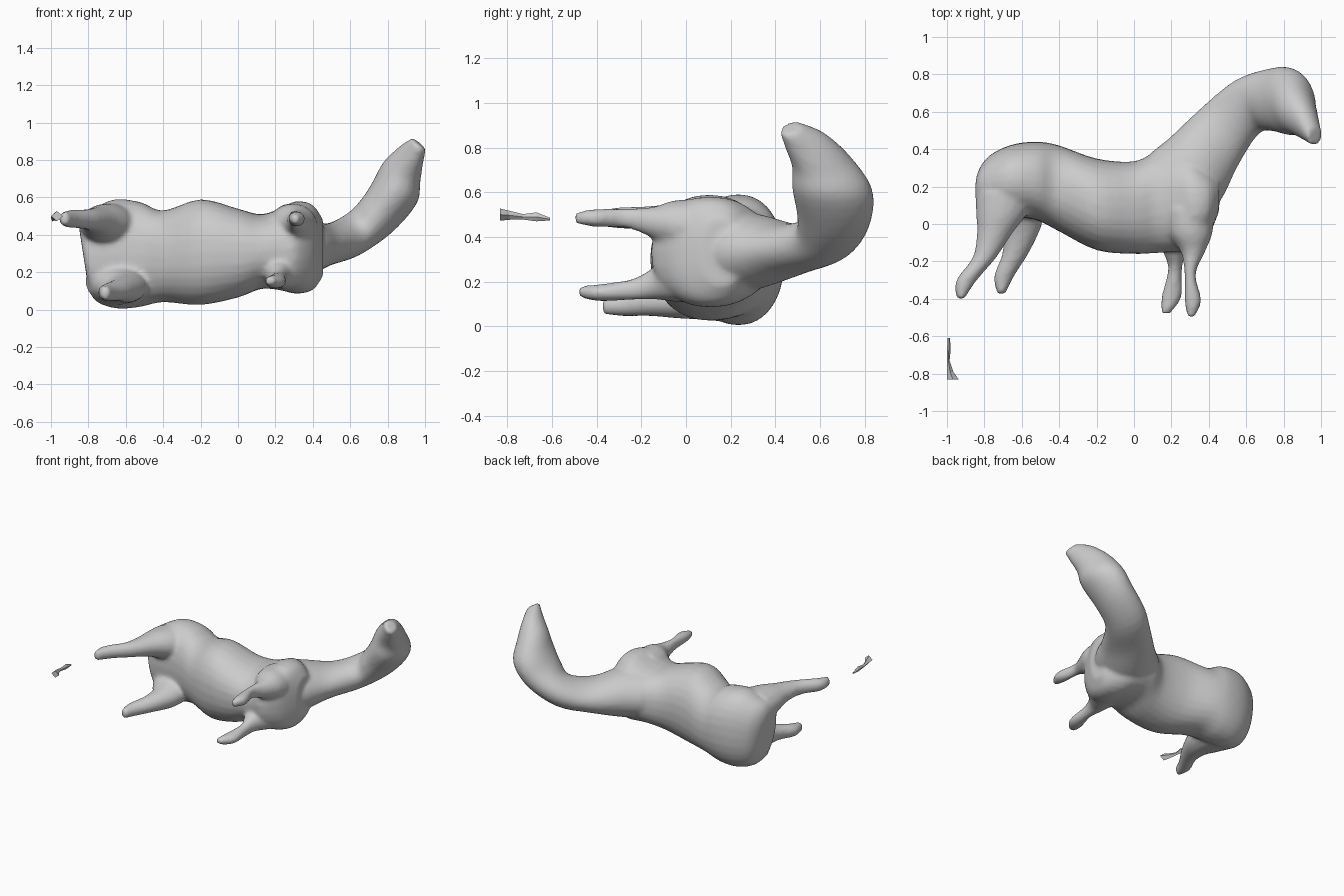
import bpy, bmesh, math
from mathutils import Vector

coat = bpy.data.materials.new("plain grey")
coat.diffuse_color = (0.6, 0.6, 0.6, 1)


def spline(a, b, c, d, t):
    return 0.5 * (2 * b + (c - a) * t + (2 * a - 5 * b + 4 * c - d) * t * t
                  + (3 * b - a - 3 * c + d) * t ** 3)


def loft(bm, sections, steps=4, sides=28, power=2.0):
    """Skin a closed tube through (centre, half axis, half axis) sections."""
    secs = [[Vector(v) for v in s] for s in sections]
    path = []
    for i in range(len(secs) - 1):
        q = [secs[max(0, min(len(secs) - 1, i + k))] for k in (-1, 0, 1, 2)]
        for j in range(steps):
            path.append([spline(*[s[k] for s in q], j / steps) for k in range(3)])
    path.append(secs[-1])
    rings = []
    for c, a, b in path:
        ring = []
        for k in range(sides):
            t = 2 * math.pi * k / sides
            u, v = math.cos(t), math.sin(t)
            u = math.copysign(abs(u) ** (2 / power), u)
            v = math.copysign(abs(v) ** (2 / power), v)
            ring.append(bm.verts.new(c + a * u + b * v))
        rings.append(ring)
    for r, s in zip(rings, rings[1:]):
        for k in range(sides):
            n = (k + 1) % sides
            bm.faces.new((r[k], r[n], s[n], s[k]))
    bm.faces.new(rings[0][::-1])
    bm.faces.new(rings[-1])


def finish(name, bm):
    bmesh.ops.recalc_face_normals(bm, faces=bm.faces[:])
    mesh = bpy.data.meshes.new(name)
    bm.to_mesh(mesh)
    bm.free()
    mesh.materials.append(coat)
    ob = bpy.data.objects.new(name, mesh)
    bpy.context.collection.objects.link(ob)
    return ob


bm = bmesh.new()

# Trunk: x, back y, belly y, low z, high z, sideways lean of the section
trunk = [(-0.83, 0.27, 0.10, 0.18, 0.44, -0.02), (-0.81, 0.32, 0.07, 0.09, 0.50, -0.02),
         (-0.76, 0.375, 0.06, 0.035, 0.54, -0.015), (-0.65, 0.425, 0.04, 0.005, 0.59, -0.01),
         (-0.52, 0.44, 0.02, 0.015, 0.575, 0), (-0.40, 0.42, -0.04, 0.04, 0.53, 0),
         (-0.20, 0.35, -0.14, 0.025, 0.59, 0), (0.0, 0.335, -0.16, 0.065, 0.54, 0),
         (0.12, 0.39, -0.155, 0.11, 0.51, 0), (0.22, 0.40, -0.15, 0.105, 0.54, 0),
         (0.31, 0.37, -0.15, 0.085, 0.58, 0), (0.40, 0.30, -0.06, 0.105, 0.56, 0),
         (0.455, 0.25, 0.07, 0.18, 0.48, 0)]
loft(bm, [((x, (t + b) / 2, (lo + hi) / 2), (0, (t - b) / 2, 0), (s, 0, (hi - lo) / 2))
          for x, t, b, lo, hi, s in trunk], power=2.25)

# Neck and turned head
loft(bm, [((0.20, 0.17, 0.33), (-0.10, 0.22, 0), (0, 0, 0.18)),
          ((0.33, 0.295, 0.335), (-0.13, 0.175, 0), (0, 0, 0.17)),
          ((0.465, 0.47, 0.345), (-0.085, 0.17, 0), (0, 0, 0.115)),
          ((0.605, 0.625, 0.395), (-0.055, 0.148, 0), (-0.03, 0, 0.108)),
          ((0.735, 0.665, 0.495), (0, 0.168, 0), (-0.08, 0, 0.09)),
          ((0.835, 0.653, 0.62), (0, 0.178, 0), (-0.12, 0, 0.055)),
          ((0.875, 0.605, 0.735), (0, 0.13, 0.02), (-0.10, 0, 0.05)),
          ((0.925, 0.535, 0.825), (0, 0.088, 0.03), (-0.065, 0, 0.04)),
          ((0.968, 0.467, 0.888), (0, 0.05, 0.01), (-0.038, 0, 0.03))])

# Legs: x, y, z, half width, half depth
legs = [
    [(0.29, 0.08, 0.43, 0.14, 0.14), (0.30, -0.05, 0.455, 0.12, 0.11),
     (0.315, -0.15, 0.465, 0.065, 0.07),
     (0.30, -0.27, 0.485, 0.03, 0.045), (0.315, -0.41, 0.485, 0.046, 0.04),
     (0.305, -0.498, 0.485, 0.018, 0.025)],
    [(0.27, 0.08, 0.24, 0.14, 0.14), (0.25, -0.05, 0.215, 0.12, 0.105),
     (0.22, -0.15, 0.19, 0.065, 0.07),
     (0.22, -0.24, 0.165, 0.037, 0.048), (0.20, -0.39, 0.15, 0.054, 0.038),
     (0.17, -0.478, 0.155, 0.025, 0.025)],
    [(-0.68, 0.17, 0.44, 0.17, 0.13), (-0.71, 0.05, 0.46, 0.135, 0.105),
     (-0.745, -0.05, 0.475, 0.095, 0.075),
     (-0.80, -0.18, 0.483, 0.064, 0.055), (-0.895, -0.30, 0.485, 0.056, 0.048),
     (-0.928, -0.40, 0.485, 0.022, 0.035)],
    [(-0.65, 0.17, 0.15, 0.17, 0.13), (-0.62, 0.05, 0.13, 0.14, 0.10),
     (-0.605, -0.04, 0.115, 0.10, 0.08),
     (-0.635, -0.16, 0.105, 0.07, 0.06), (-0.695, -0.28, 0.092, 0.054, 0.048),
     (-0.71, -0.375, 0.09, 0.022, 0.035)],
]
for leg in legs:
    loft(bm, [((x, y, z), (w, 0, 0), (0, 0, d)) for x, y, z, w, d in leg], sides=16)

# Blend all overlapping volumes into one skin
horse = finish("horse_body", bm)
rm = horse.modifiers.new("blend", 'REMESH')
rm.mode = 'VOXEL'
rm.voxel_size = 0.014
rm.use_smooth_shade = True
sm = horse.modifiers.new("soften", 'SMOOTH')
sm.factor = 0.5
sm.iterations = 6

# Loose tail sliver
bm = bmesh.new()
loft(bm, [((-0.99, -0.61, 0.48), (0.006, 0, 0), (0, 0, 0.006)),
          ((-0.99, -0.67, 0.49), (0.010, 0, 0), (0, 0, 0.02)),
          ((-0.993, -0.73, 0.49), (0.007, 0, 0), (0, 0, 0.012)),
          ((-0.983, -0.79, 0.497), (0.017, 0, 0), (0, 0, 0.02)),
          ((-0.968, -0.832, 0.50), (0.032, 0, 0), (0, 0, 0.027))], steps=1, sides=4)
finish("tail_sliver", bm)
